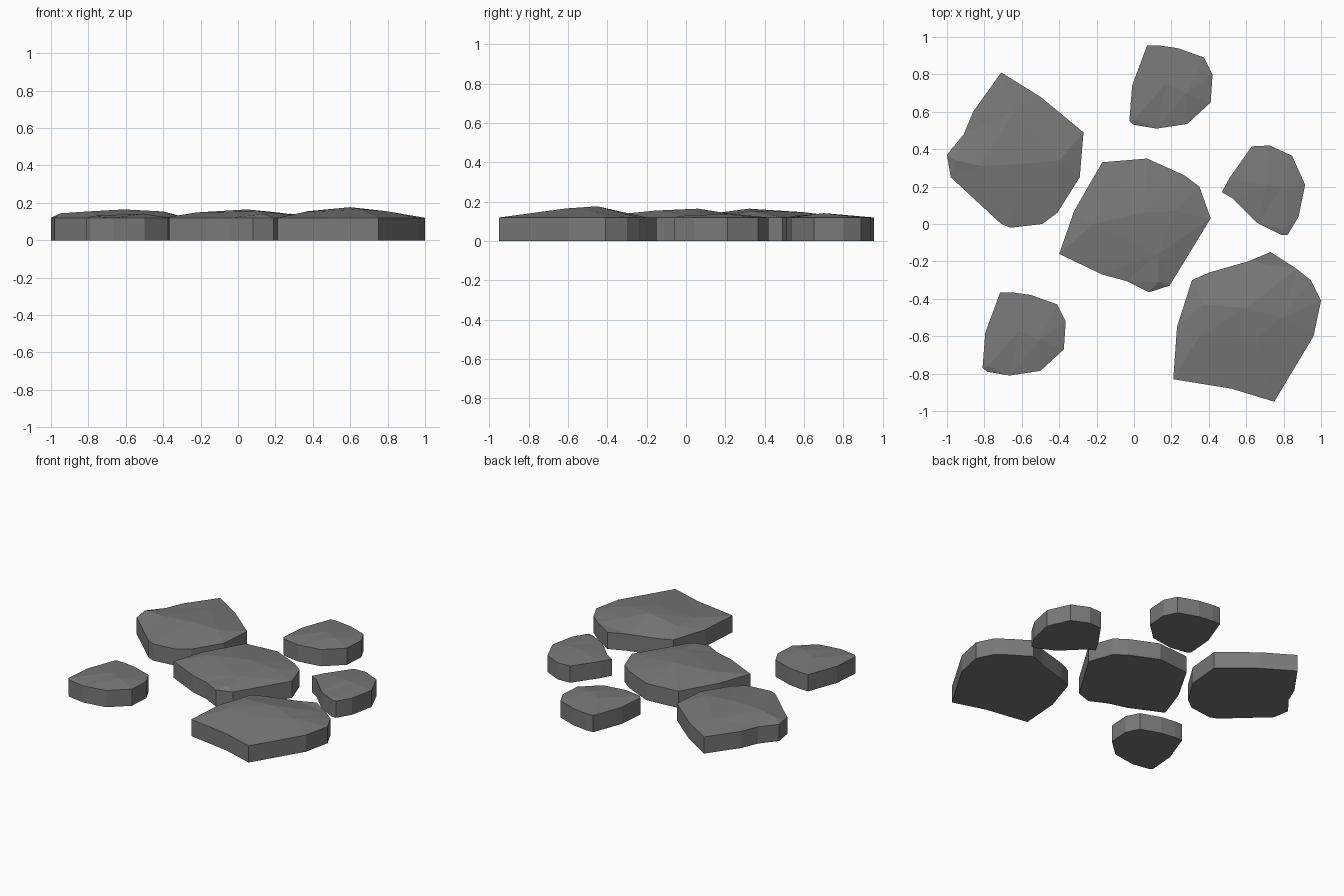
import bpy, bmesh
from mathutils import Vector
from mathutils.geometry import delaunay_2d_cdt

if "Cube" in bpy.data.objects:
    bpy.data.objects.remove(bpy.data.objects["Cube"])

RIM = 0.12  # height of the vertical stone sides

stone = bpy.data.materials.new("stone_grey")
stone.diffuse_color = (0.19, 0.19, 0.19, 1)
stone.use_nodes = True
stone.node_tree.nodes["Principled BSDF"].inputs["Base Color"].default_value = stone.diffuse_color


def make_stone(name, outline, bumps, offset=(0, 0)):
    """Flat-sided slab with a faceted, slightly domed top."""
    n = len(outline)
    pts = [Vector(p) for p in outline] + [Vector(b[:2]) for b in bumps]
    heights = [RIM] * n + [b[2] for b in bumps]
    res = delaunay_2d_cdt(pts, [], [list(range(n))], 1, 1e-5)
    bm = bmesh.new()
    top = {}
    for i, (co, orig) in enumerate(zip(res[0], res[3])):
        j = orig[0]
        top[i] = bm.verts.new((co.x, co.y, heights[j]))
    for f in res[2]:
        bm.faces.new([top[i] for i in f])
    # vertical sides and flat underside
    rim_edges = [e for e in bm.edges if e.is_boundary]
    low = {}
    for e in rim_edges:
        for v in e.verts:
            if v not in low:
                low[v] = bm.verts.new((v.co.x, v.co.y, 0))
    for e in rim_edges:
        a, b = e.verts
        bm.faces.new((a, b, low[b], low[a]))
    bmesh.ops.holes_fill(bm, edges=[e for e in bm.edges if e.is_boundary], sides=0)
    bmesh.ops.recalc_face_normals(bm, faces=bm.faces)
    me = bpy.data.meshes.new(name)
    bm.to_mesh(me)
    bm.free()
    me.materials.append(stone)
    ob = bpy.data.objects.new(name, me)
    ob.location = (offset[0], offset[1], 0)
    bpy.context.collection.objects.link(ob)


# large stones
make_stone("back_left_stone",
    [(-.71, .81), (-.86, .60), (-.91, .48), (-1, .37), (-.98, .25), (-.71, 0),
     (-.66, -.02), (-.49, 0), (-.41, .06), (-.29, .25), (-.27, .49), (-.50, .68)],
    [(-.95, .34, .144), (-.82, .31, .153), (-.61, .32, .165), (-.40, .34, .154),
     (-.64, .60, .147)])
make_stone("front_right_stone",
    [(.73, -.15), (.61, -.20), (.40, -.26), (.31, -.30), (.23, -.55), (.21, -.83),
     (.52, -.88), (.75, -.95), (.96, -.60), (1, -.41), (.945, -.30), (.87, -.24)],
    [(.60, -.45, .177), (.37, -.43, .155), (.35, -.60, .150), (.66, -.61, .166),
     (.79, -.50, .156)])
make_stone("centre_stone",
    [(-.17, .33), (-.32, .07), (-.40, -.16), (-.17, -.27), (-.04, -.305),
     (.08, -.365), (.19, -.33), (.41, .03), (.35, .20), (.27, .26), (.07, .35)],
    [(.05, .06, .165), (.22, .07, .148), (.13, -.16, .155), (-.22, 0, .149),
     (.13, -.31, .14)])

# small stones: two copies of one shape and a narrower one
small = [(.07, .955), (-.01, .74), (-.025, .55), (0, .53), (.12, .51), (.285, .535),
         (.41, .65), (.42, .80), (.375, .89), (.235, .94), (.13, .955)]
small_bumps = [(.28, .70, .142), (.005, .56, .13), (.17, .75, .138)]
make_stone("small_back_stone", small, small_bumps)
make_stone("small_front_left_stone", small, small_bumps, (-.785, -1.32))
make_stone("small_right_stone",
    [(.63, .415), (.51, .245), (.47, .17), (.53, .135), (.66, .005), (.79, -.06),
     (.82, -.06), (.88, .04), (.915, .21), (.845, .365), (.725, .42)],
    [(.71, .21, .141), (.80, .20, .138), (.80, -.03, .128)])
